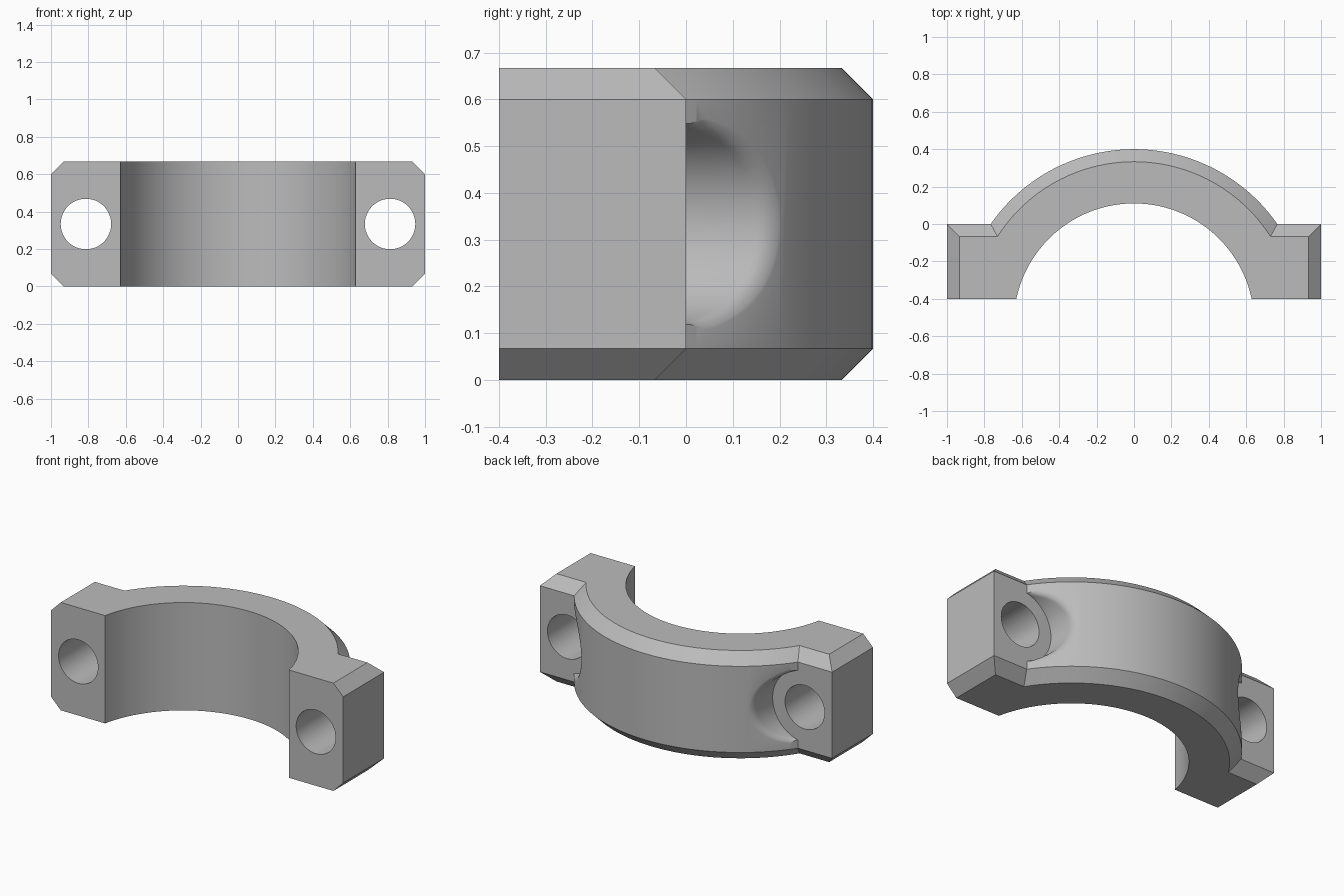
import bpy, bmesh, math

cube = bpy.data.objects.get("Cube")
if cube:
    bpy.data.objects.remove(cube, do_unlink=True)

HEIGHT, CHAMFER, FRONT = 0.667, 0.067, -0.4
AXIS_Y, BORE_R, OUTER_R = -0.533, 0.643, 0.933
BOLT_X, BOLT_R, SEAT_R, FILLET = 0.813, 0.135, 0.22, 0.035
MID = HEIGHT / 2

steel = bpy.data.materials.new("plain_grey")
steel.use_nodes = True
grey = (0.5, 0.5, 0.5, 1)
steel.diffuse_color = grey
steel.node_tree.nodes["Principled BSDF"].inputs["Base Color"].default_value = grey


def loft(name, rings):
    """Closed solid through rings of equal point count."""
    bm = bmesh.new()
    loops = [[bm.verts.new(p) for p in ring] for ring in rings]
    for a, b in zip(loops, loops[1:]):
        for i in range(len(a)):
            j = (i + 1) % len(a)
            bm.faces.new((a[i], a[j], b[j], b[i]))
    bm.faces.new(loops[0])
    bm.faces.new(loops[-1])
    bmesh.ops.recalc_face_normals(bm, faces=bm.faces)
    mesh = bpy.data.meshes.new(name)
    bm.to_mesh(mesh)
    bm.free()
    obj = bpy.data.objects.new(name, mesh)
    bpy.context.collection.objects.link(obj)
    mesh.materials.append(steel)
    return obj


def arc(radius, end_y, steps):
    """Arc over the bore axis, from right to left, ending at end_y."""
    a = math.asin((end_y - AXIS_Y) / radius)
    angles = [a + (math.pi - 2 * a) * i / steps for i in range(steps + 1)]
    return [(radius * math.cos(t), AXIS_Y + radius * math.sin(t)) for t in angles]


def outline(inset, z):
    x = 1 - inset
    pts = arc(BORE_R, FRONT, 64)
    pts += [(-x, FRONT), (-x, -inset)]
    pts += arc(OUTER_R - inset, -inset, 64)[::-1]
    pts += [(x, -inset), (x, FRONT)]
    return [(px, py, z) for px, py in pts]


def subtract(body, cutter):
    cutter.hide_render = True
    mod = body.modifiers.new(cutter.name, "BOOLEAN")
    mod.operation, mod.solver, mod.object = "DIFFERENCE", "EXACT", cutter
    bpy.context.view_layer.objects.active = body
    bpy.ops.object.modifier_apply(modifier=mod.name)
    bpy.data.objects.remove(cutter, do_unlink=True)


def back_height(x):
    """Back surface of the arch above the ear plane."""
    return max(0.0, math.sqrt(max(0.0, OUTER_R ** 2 - x * x)) + AXIS_Y)


def bolt_hole(side):
    def ring(y):
        return [(side * BOLT_X + BOLT_R * math.cos(t), y, MID + BOLT_R * math.sin(t))
                for t in (math.tau * i / 48 for i in range(48))]
    return loft("bolt_hole_cutter", [ring(-0.6), ring(0.6)])


def bolt_seat(side):
    """Round pocket whose rim flares into the arch."""
    steps = 6
    rings = [[] for _ in range(steps + 3)]
    for i in range(96):
        t = math.tau * i / 96
        c, s = math.cos(t), math.sin(t)
        top = back_height(BOLT_X + SEAT_R * c)
        w = min(FILLET, top)
        end = back_height(BOLT_X + (SEAT_R + w) * c)
        path = [(SEAT_R, 0)]
        for k in range(steps + 1):
            u = k / steps
            y = (1 - u) ** 2 * (top - w) + 2 * u * (1 - u) * top + u * u * end
            path.append((SEAT_R + w * u * u, y + 0.001 + 0.002 * u))
        path.append((SEAT_R + w, 0.6))
        for ring, (r, y) in zip(rings, path):
            ring.append((side * (BOLT_X + r * c), y, MID + r * s))
    return loft("bolt_seat_cutter", rings)


# Chamfered half-ring with two ears
cap = loft("bearing_cap", [outline(CHAMFER, 0), outline(0, CHAMFER),
                           outline(0, HEIGHT - CHAMFER), outline(CHAMFER, HEIGHT)])

# Bolt seats and through holes
for side in (-1, 1):
    subtract(cap, bolt_seat(side))
    subtract(cap, bolt_hole(side))

# Smooth curved walls, crisp edges
bpy.ops.object.select_all(action="DESELECT")
cap.select_set(True)
bpy.context.view_layer.objects.active = cap
bpy.ops.object.shade_smooth_by_angle(angle=math.radians(32))
